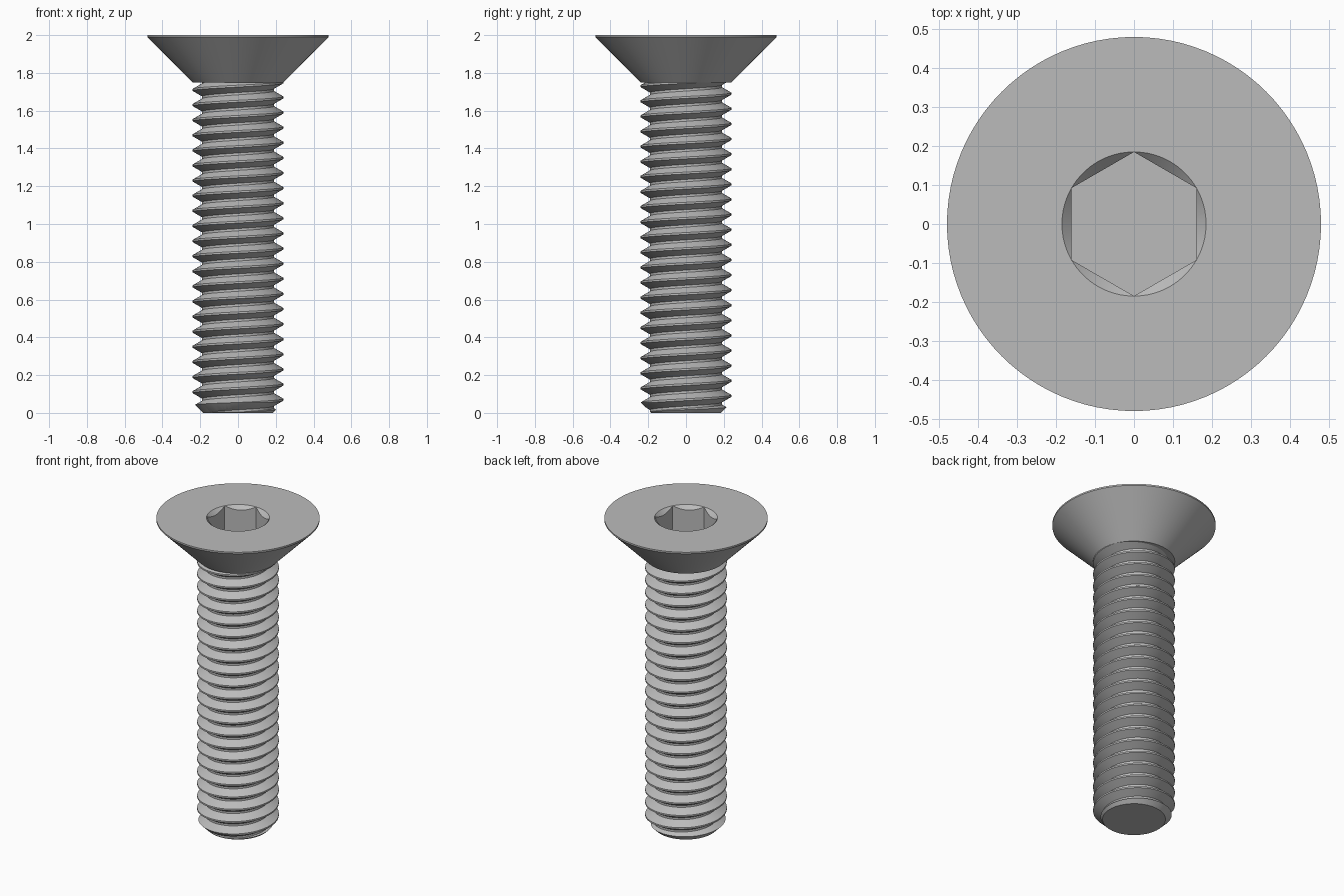
import bpy, bmesh, math
from mathutils import Vector

if "Cube" in bpy.data.objects:
    bpy.data.objects.remove(bpy.data.objects["Cube"])

PITCH, CREST, ROOT, SEG = 0.08, 0.24, 0.19, 96

steel = bpy.data.materials.new("grey_steel")
steel.use_nodes = True
COLOUR = (0.5, 0.5, 0.5, 1)
steel.diffuse_color = COLOUR
steel.node_tree.nodes["Principled BSDF"].inputs["Base Color"].default_value = COLOUR


def add_object(name, bm):
    bmesh.ops.recalc_face_normals(bm, faces=bm.faces)
    mesh = bpy.data.meshes.new(name)
    bm.to_mesh(mesh)
    bm.free()
    mesh.materials.append(steel)
    obj = bpy.data.objects.new(name, mesh)
    bpy.context.collection.objects.link(obj)
    return obj


def lathe(name, profile, sides, start=0.0):
    """Closed solid turned around z from (radius, height) points."""
    bm = bmesh.new()
    rings = [[bm.verts.new((r * math.cos(start + math.tau * i / sides),
                            r * math.sin(start + math.tau * i / sides), z))
              for i in range(sides)] for r, z in profile]
    for low, high in zip(rings, rings[1:]):
        for i in range(sides):
            n = (i + 1) % sides
            bm.faces.new((low[i], low[n], high[n], high[i]))
    bm.faces.new(rings[0][::-1])
    bm.faces.new(rings[-1])
    return add_object(name, bm)


def carve(obj, tool, operation):
    """Apply a boolean and discard the tool."""
    mod = obj.modifiers.new("carve", 'BOOLEAN')
    mod.operation, mod.solver, mod.object = operation, 'EXACT', tool
    bpy.context.view_layer.objects.active = obj
    bpy.ops.object.modifier_apply(modifier=mod.name)
    bpy.data.objects.remove(tool)


def smooth(obj):
    bpy.ops.object.select_all(action='DESELECT')
    obj.select_set(True)
    bpy.context.view_layer.objects.active = obj
    bpy.ops.object.shade_smooth_by_angle(angle=math.radians(25))


# Threaded shank: one right-handed helical strip, trimmed flat at both ends
flank = (CREST - ROOT) * math.tan(math.radians(30))
half = PITCH / 16
tooth = [(CREST, -half), (CREST, half), (ROOT, half + flank), (ROOT, PITCH - half - flank)]
turns, start_z = 26, 0.07 - 3 * PITCH
bm = bmesh.new()
columns = []
for i in range(SEG):
    a = math.tau * i / SEG
    columns.append([bm.verts.new((r * math.cos(a), r * math.sin(a),
                                  start_z + PITCH * (k + i / SEG) + dz))
                    for k in range(turns) for r, dz in tooth])
for i in range(SEG):
    shift = len(tooth) if i == SEG - 1 else 0
    here, there = columns[i], columns[(i + 1) % SEG]
    for j in range(len(here) - 1 - shift):
        bm.faces.new((here[j], there[j + shift], there[j + shift + 1], here[j + 1]))
for z, direction in ((-0.02, -1), (1.76, 1)):
    cut = bmesh.ops.bisect_plane(bm, geom=bm.verts[:] + bm.edges[:] + bm.faces[:],
                                 plane_co=Vector((0, 0, z)),
                                 plane_no=Vector((0, 0, direction)), clear_outer=True)
    rim = [e for e in cut["geom_cut"] if isinstance(e, bmesh.types.BMEdge)]
    bmesh.ops.holes_fill(bm, edges=rim, sides=0)
shank = add_object("threaded_shank", bm)

# Chamfered tip
carve(shank, lathe("tip_envelope", [(0.185, 0), (0.26, 0.075), (0.26, 1.8)], SEG), 'INTERSECT')
smooth(shank)

# Countersunk head with a thin rim
head = lathe("countersunk_head", [(CREST, 1.75), (0.48, 1.99), (0.48, 2)], SEG)

# Hexagonal socket with a conical lead-in
carve(head, lathe("hex_cutter", [(0.1848, 1.81), (0.1848, 2.1)], 6, math.pi / 2), 'DIFFERENCE')
carve(head, lathe("lead_in_cutter", [(0.135, 1.95), (0.235, 2.05)], SEG), 'DIFFERENCE')
smooth(head)
